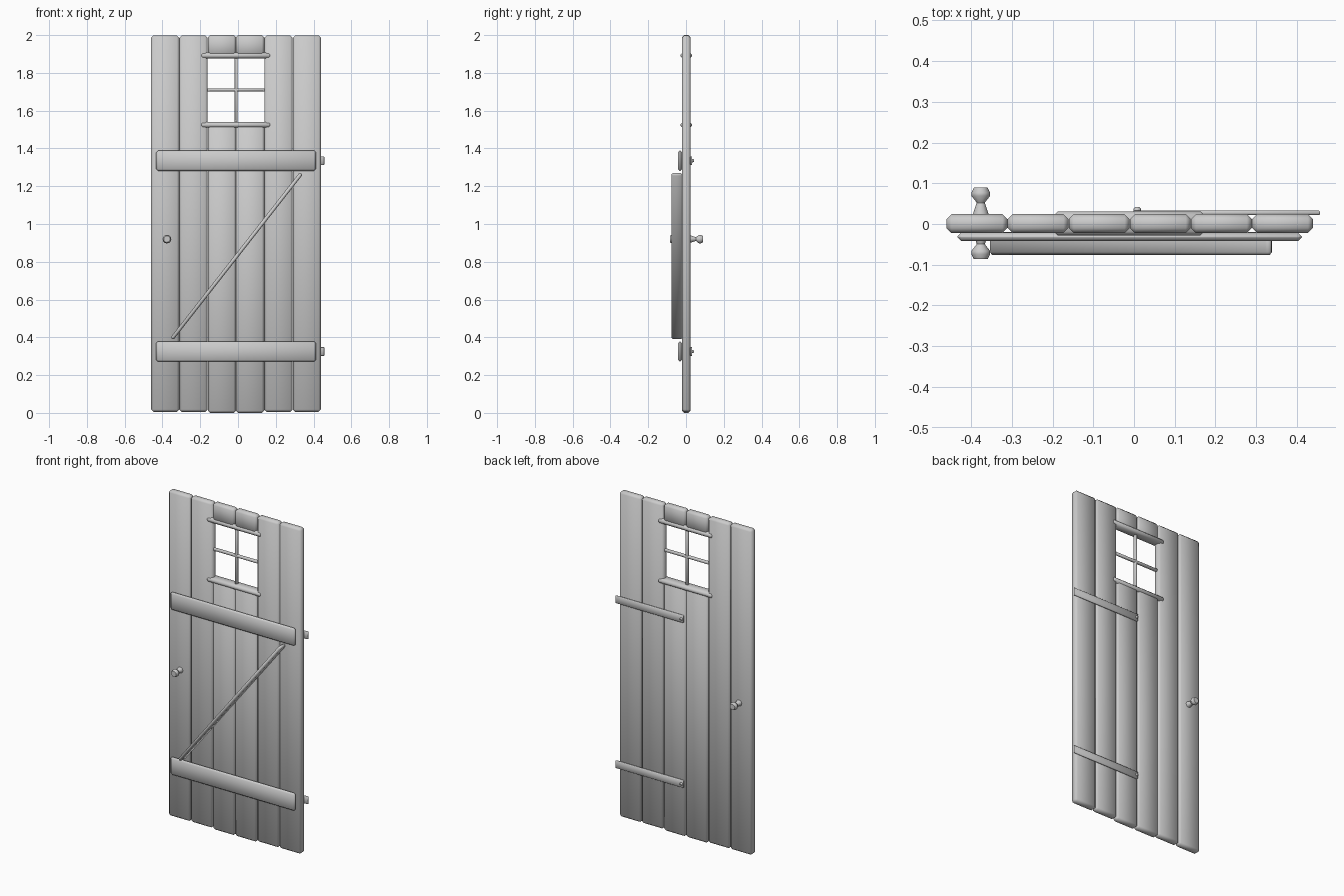
import bpy, math
from mathutils import Matrix, Vector

if "Cube" in bpy.data.objects:
    bpy.data.objects.remove(bpy.data.objects["Cube"])


def bar(name, lo, hi, bevel=0.0, rot=None):
    """Softly shaded chamfered box between two corners, optionally turned about y."""
    lo, hi = Vector(lo), Vector(hi)
    bpy.ops.mesh.primitive_cube_add(size=1)
    ob = bpy.context.object
    ob.name = name
    ob.data.transform(Matrix.Diagonal((*(hi - lo), 1)))
    ob.location = (lo + hi) / 2
    if rot:
        ob.rotation_euler.y = rot
    if bevel:
        m = ob.modifiers.new("chamfer", "BEVEL")
        m.width = bevel
        m.segments = 1
        m.limit_method = "NONE"
        bpy.ops.object.shade_smooth()
    return ob


def lathe(name, profile, loc, direction, sides=12):
    """Turned part along +y or -y from (radius, distance) pairs."""
    verts, faces = [], []
    for r, d in profile:
        for i in range(sides):
            a = 2 * math.pi * i / sides
            verts.append((r * math.cos(a), direction * d, r * math.sin(a)))
    for k in range(len(profile) - 1):
        for i in range(sides):
            j = (i + 1) % sides
            f = (k * sides + i, k * sides + j, (k + 1) * sides + j, (k + 1) * sides + i)
            faces.append(f if direction < 0 else f[::-1])
    n = (len(profile) - 1) * sides
    cap = tuple(range(n, n + sides))
    faces.append(cap if direction < 0 else cap[::-1])
    me = bpy.data.meshes.new(name)
    me.from_pydata(verts, [], faces)
    ob = bpy.data.objects.new(name, me)
    bpy.context.collection.objects.link(ob)
    ob.location = loc
    bpy.context.view_layer.objects.active = ob
    bpy.ops.object.select_all(action="DESELECT")
    ob.select_set(True)
    bpy.ops.object.shade_smooth_by_angle(angle=math.radians(40))
    return ob


# Vertical planks; the middle two are interrupted by the window
for i in range(6):
    x0 = -0.46 + 0.15 * i
    x1 = x0 + 0.149
    if i in (2, 3):
        bar("plank_lower", (x0, -0.022, 0), (x1, 0.024, 1.53), 0.012)
        bar("plank_upper", (x0, -0.022, 1.89), (x1, 0.024, 2), 0.012)
    else:
        bar("plank", (x0, -0.022, 0.006), (x1, 0.024, 1.998), 0.012)

# Window rails and glazing bars
for z in (1.525, 1.892):
    bar("window_rail", (-0.197, -0.028, z - 0.015), (0.173, 0.031, z + 0.015), 0.01)
bar("window_bar_upright", (-0.018, -0.008, 1.535), (-0.002, 0.009, 1.885), 0.003)
bar("window_bar_cross", (-0.165, -0.008, 1.702), (0.145, 0.009, 1.718), 0.003)

# Front battens
for z in (0.325, 1.335):
    bar("batten", (-0.433, -0.042, z - 0.054), (0.412, -0.021, z + 0.054), 0.0095)

# Diagonal brace standing on edge between the battens
dx, dz = 0.685, 0.875
length = math.hypot(dx, dz)
bar("diagonal_brace", (-0.0075 - length / 2, -0.076, 0.82),
    (-0.0075 + length / 2, -0.02, 0.84), 0.007, rot=-math.atan2(dz, dx))

# Back strap hinges with a rivet near the inner end
for z in (0.325, 1.335):
    bar("strap_hinge", (-0.003, 0.022, z - 0.023), (0.457, 0.033, z + 0.023), 0.003)
    lathe("hinge_rivet", [(0.009, 0), (0.009, 0.005), (0.005, 0.01)], (0.008, 0.032, z), 1, 8)

# Door knobs on both faces
knob = [(0.019, 0), (0.018, 0.005), (0.010, 0.029), (0.011, 0.031), (0.023, 0.046),
        (0.023, 0.054), (0.017, 0.066)]
lathe("knob_back", knob, (-0.376, 0.023, 0.92), 1)
lathe("knob_front", knob, (-0.376, -0.02, 0.92), -1)
